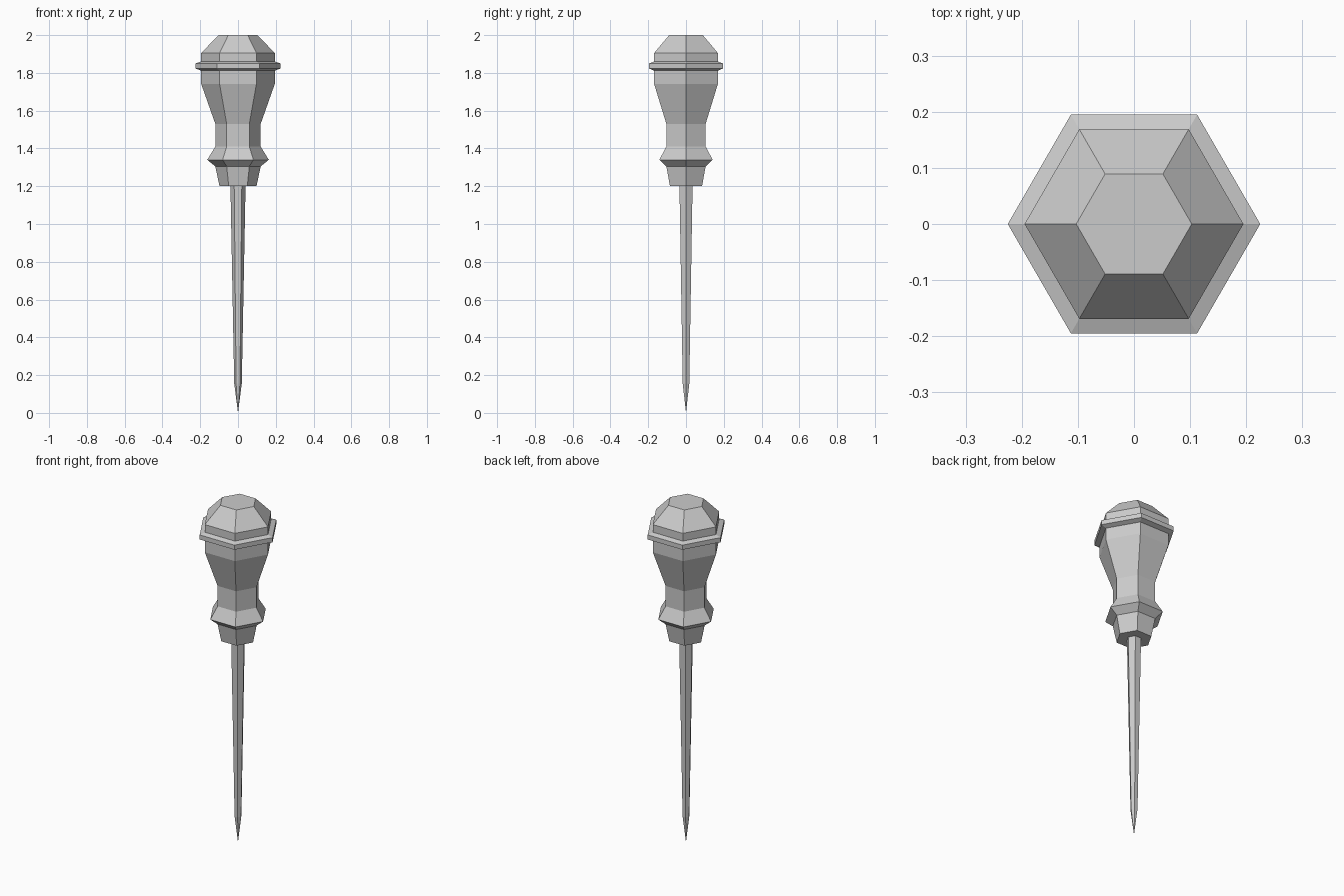
import bpy, bmesh
from math import cos, sin, pi

if "Cube" in bpy.data.objects:
    bpy.data.objects.remove(bpy.data.objects["Cube"])

SIDES = 6


def lathe(name, profile):
    """Hexagonal turned solid from (radius, z) points, top to bottom; radius 0 is a point."""
    bm = bmesh.new()
    rings = []
    for r, z in profile:
        n = SIDES if r > 0 else 1
        rings.append([bm.verts.new((r * cos(2 * pi * i / SIDES),
                                    r * sin(2 * pi * i / SIDES), z)) for i in range(n)])
    for a, b in zip(rings, rings[1:]):
        for i in range(SIDES):
            j = (i + 1) % SIDES
            if len(b) == 1:
                bm.faces.new((a[i], b[0], a[j]))
            else:
                bm.faces.new((a[i], b[i], b[j], a[j]))
    for ring in (rings[0], rings[-1]):
        if len(ring) > 1:
            bm.faces.new(ring)
    bmesh.ops.recalc_face_normals(bm, faces=bm.faces)
    mesh = bpy.data.meshes.new(name)
    bm.to_mesh(mesh)
    bm.free()
    obj = bpy.data.objects.new(name, mesh)
    bpy.context.collection.objects.link(obj)
    return obj


# Handle: domed cap, raised band, tapered grip, flared guard and ferrule
lathe("handle", [
    (0.103, 2.0), (0.195, 1.905), (0.195, 1.86),
    (0.225, 1.85), (0.225, 1.823), (0.195, 1.812),
    (0.195, 1.742), (0.12, 1.53), (0.12, 1.41),
    (0.163, 1.34), (0.12, 1.305), (0.098, 1.2),
])

# Slender spike with a sharpened tip
lathe("spike", [(0.04, 1.2), (0.02, 0.155), (0, 0)])
